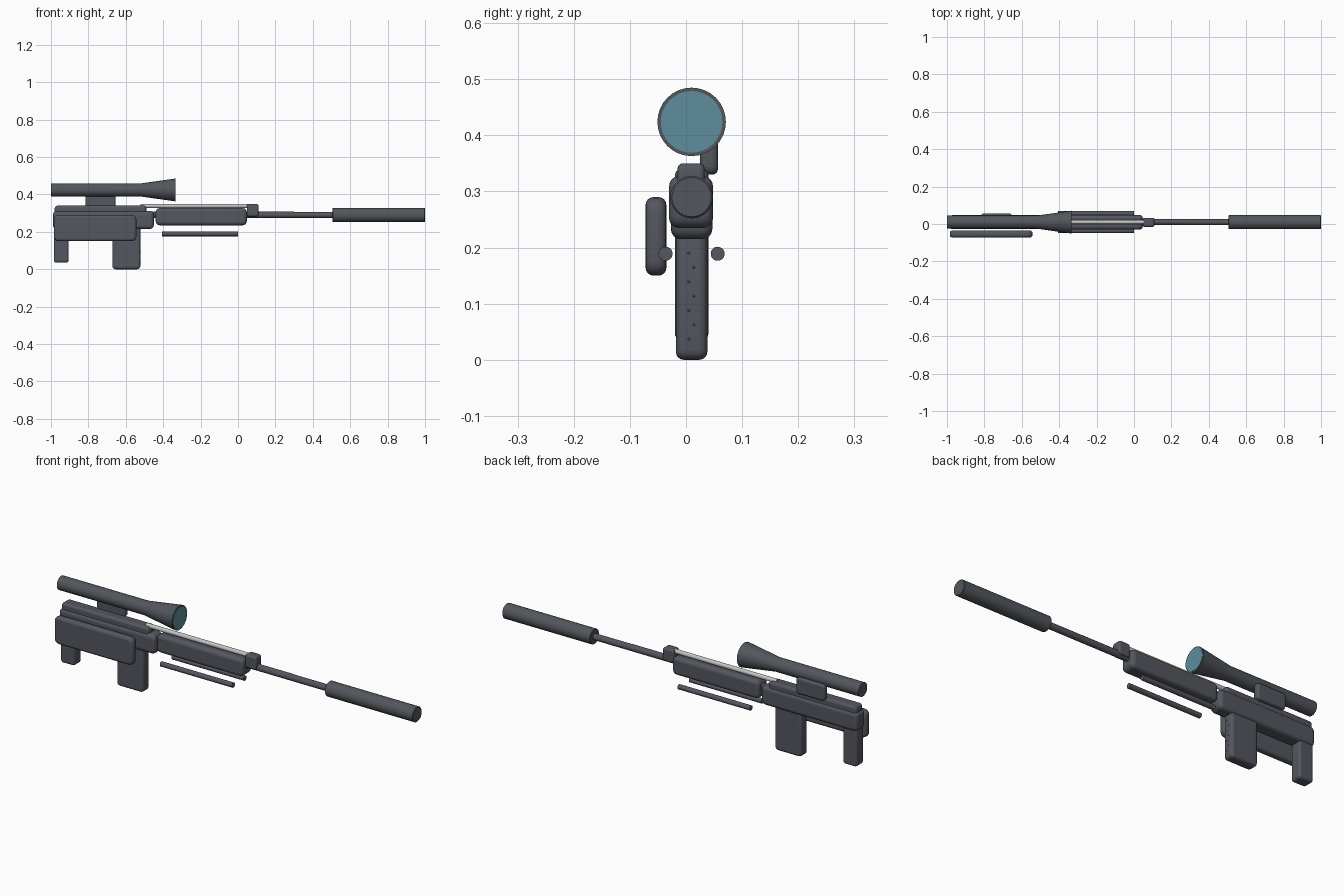
import bpy, bmesh, math
from mathutils import Matrix, Vector

if "Cube" in bpy.data.objects:
    bpy.data.objects.remove(bpy.data.objects["Cube"])

MID = 0.01  # y of the bore and sight line


def material(name, rgb):
    m = bpy.data.materials.new(name)
    m.use_nodes = True
    m.diffuse_color = (*rgb, 1)
    m.node_tree.nodes["Principled BSDF"].inputs["Base Color"].default_value = (*rgb, 1)
    return m


polymer = material("dark grey polymer", (0.09, 0.095, 0.117))
metal = material("gunmetal", (0.085, 0.094, 0.108))
steel = material("light steel", (0.55, 0.55, 0.56))
glass = material("teal glass", (0.115, 0.27, 0.34))
copper = material("copper", (0.4, 0.16, 0.05))


def finish(bm, name, mat, bevel=0):
    bmesh.ops.recalc_face_normals(bm, faces=bm.faces)
    mesh = bpy.data.meshes.new(name)
    bm.to_mesh(mesh)
    bm.free()
    mesh.materials.append(mat)
    ob = bpy.data.objects.new(name, mesh)
    bpy.context.collection.objects.link(ob)
    if bevel:
        mod = ob.modifiers.new("Soft edges", "BEVEL")
        mod.width = bevel
        mod.segments = 4
        mod.limit_method = "ANGLE"
    bpy.ops.object.select_all(action="DESELECT")
    ob.select_set(True)
    bpy.context.view_layer.objects.active = ob
    bpy.ops.object.shade_smooth_by_angle(angle=math.radians(35))
    return ob


def block(name, x, y, z, corner, edge, mat=polymer):
    """Box with rounded side outline (corner) and softened rims (edge)."""
    bm = bmesh.new()
    bmesh.ops.create_cube(bm, size=1)
    for v in bm.verts:
        v.co = [r[0] if c < 0 else r[1] for c, r in zip(v.co, (x, y, z))]
    across = [e for e in bm.edges
              if abs(e.verts[0].co.y - e.verts[1].co.y) > 0.01]
    bmesh.ops.bevel(bm, geom=across, offset=corner, segments=4,
                    profile=0.5, affect="EDGES")
    return finish(bm, name, mat, edge)


def turned(name, profile, y, z, mat=metal, sides=32):
    """Round part along x from (x, radius) points."""
    bm = bmesh.new()
    rings = []
    for x, r in profile:
        rings.append([bm.verts.new((x, y + r * math.cos(a), z + r * math.sin(a)))
                      for a in (math.tau * i / sides for i in range(sides))])
    for a, b in zip(rings, rings[1:]):
        for i in range(sides):
            j = (i + 1) % sides
            bm.faces.new((a[i], a[j], b[j], b[i]))
    bm.faces.new(rings[0])
    bm.faces.new(rings[-1])
    return finish(bm, name, mat)


# Stock and body
block("receiver", (-0.99, -0.45), (-0.027, 0.047), (0.215, 0.312), 0.022, 0.018)
block("receiver_top", (-0.98, -0.49), (-0.02, 0.04), (0.29, 0.34), 0.015, 0.012)
block("cheek_plate", (-0.985, -0.543), (-0.072, -0.035), (0.15, 0.29), 0.026, 0.014)
block("rear_leg", (-0.985, -0.905), (-0.02, 0.04), (0.035, 0.25), 0.014, 0.012)
block("magazine", (-0.672, -0.522), (-0.018, 0.038), (0, 0.24), 0.018, 0.014)
block("handguard", (-0.44, 0.047), (-0.03, 0.048), (0.235, 0.327), 0.022, 0.017)
block("front_sight", (0.047, 0.11), (-0.015, 0.033), (0.283, 0.35), 0.012, 0.009)

# Copper rivets down the front of the magazine
bm = bmesh.new()
for i in range(7):
    spot = Vector((-0.522, MID + (-0.005 if i % 2 == 0 else 0.004), 0.19 - 0.0255 * i))
    bmesh.ops.create_icosphere(bm, subdivisions=1, radius=0.0025,
                               matrix=Matrix.Translation(spot))
finish(bm, "magazine_rivets", copper)

# Barrel group
turned("barrel", [(-0.52, 0.016), (0.52, 0.016)], MID, 0.29)
turned("gas_tube", [(-0.46, 0.01), (0.3, 0.01)], MID, 0.298)
turned("suppressor", [(0.505, 0.035), (0.508, 0.038), (0.997, 0.038), (1, 0.035)],
       MID, 0.29)
turned("top_rod", [(-0.52, 0.011), (0.06, 0.011)], MID, 0.338, steel, 16)

# Folded bipod legs
for side, label in ((-1, "right"), (1, "left")):
    turned(label + "_bipod_leg", [(-0.405, 0.0125), (0, 0.0125)],
           MID + side * 0.0465, 0.189, polymer, 20)

# Scope
block("scope_mount", (-0.815, -0.655), (0.025, 0.057), (0.33, 0.412), 0.015, 0.01)
turned("scope", [(-1, 0.035), (-0.52, 0.035), (-0.335, 0.061)], MID, 0.424)
turned("scope_lens", [(-0.336, 0.055), (-0.333, 0.055)], MID, 0.424, glass)
